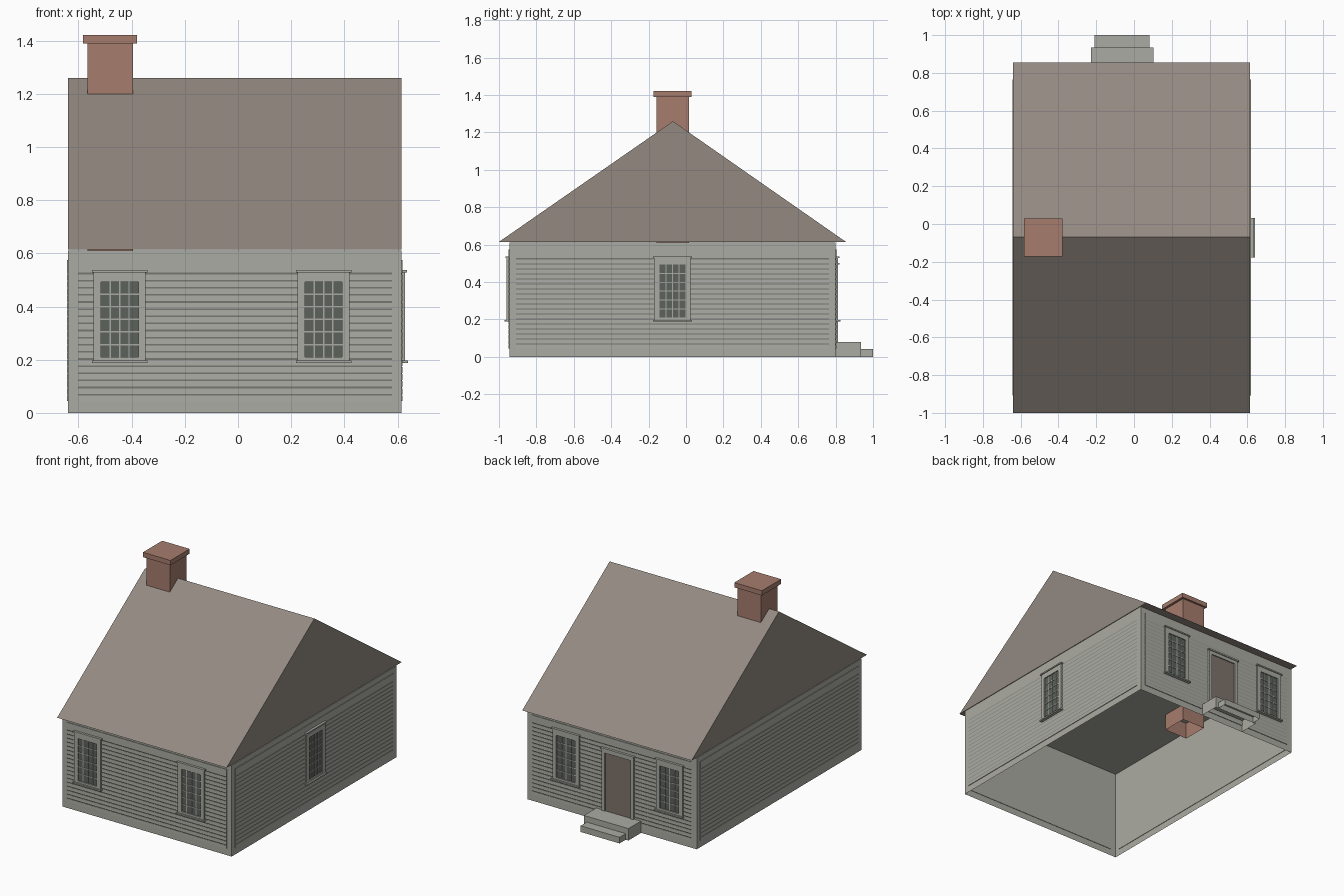
import bpy, bmesh

if "Cube" in bpy.data.objects:
    bpy.data.objects.remove(bpy.data.objects["Cube"], do_unlink=True)


def material(name, rgb):
    linear = [((c / 255 + 0.055) / 1.055) ** 2.4 for c in rgb] + [1.0]
    mat = bpy.data.materials.new(name)
    mat.use_nodes = True
    mat.diffuse_color = linear
    mat.node_tree.nodes["Principled BSDF"].inputs["Base Color"].default_value = linear
    return mat


GREY = material("painted grey wood", (171, 171, 163))
ROOF = material("brown roof", (147, 137, 129))
BRICK = material("red brick", (166, 124, 109))
GLASS = material("dark glass", (92, 98, 92))
DOOR = material("brown door", (127, 115, 107))

LEFT, RIGHT, FRONT, BACK = 0.615, -0.64, -0.945, 0.80
EAVE, RIDGE, RIDGE_Y = 0.615, 1.26, -0.07


def add_box(bm, x, y, z, open_bottom=False):
    v = [bm.verts.new((a, b, c)) for c in z for b in y for a in x]
    quads = [(4, 5, 7, 6), (0, 1, 5, 4), (2, 6, 7, 3), (0, 4, 6, 2), (1, 3, 7, 5)]
    if not open_bottom:
        quads.append((0, 2, 3, 1))
    for q in quads:
        bm.faces.new([v[i] for i in q])


def add_prism(bm, profile, start, end):
    """Extrude a (v, z) profile along the first axis."""
    a = [bm.verts.new((start, p, z)) for p, z in profile]
    b = [bm.verts.new((end, p, z)) for p, z in profile]
    bm.faces.new(a)
    bm.faces.new(b[::-1])
    for i in range(len(a)):
        j = (i + 1) % len(a)
        bm.faces.new((a[i], b[i], b[j], a[j]))


def finish(name, bm, mat, wall=None):
    """Turn the mesh into an object, mapping (along, out, up) onto a wall."""
    if wall:
        axis, sign, plane = wall
        for v in bm.verts:
            u, out, z = v.co
            w = plane + sign * out
            v.co = (u, w, z) if axis == "y" else (w, u, z)
    bmesh.ops.recalc_face_normals(bm, faces=bm.faces)
    mesh = bpy.data.meshes.new(name)
    bm.to_mesh(mesh)
    bm.free()
    mesh.materials.append(mat)
    obj = bpy.data.objects.new(name, mesh)
    bpy.context.collection.objects.link(obj)


def boxes(name, mat, parts, wall=None, open_bottom=False):
    bm = bmesh.new()
    for part in parts:
        add_box(bm, *part, open_bottom)
    finish(name, bm, mat, wall)


WALLS = {"front": ("y", -1, FRONT), "back": ("y", 1, BACK),
         "left": ("x", 1, LEFT), "right": ("x", -1, RIGHT)}

# Hollow body, open underneath
boxes("wall_body", GREY, [((RIGHT, LEFT), (FRONT, BACK), (0, EAVE - 0.004))], open_bottom=True)

# Gable roof
bm = bmesh.new()
add_prism(bm, [(-1, EAVE), (0.855, EAVE), (RIDGE_Y, RIDGE)], RIGHT, LEFT)
finish("gable_roof", bm, ROOF)

# Chimney shaft, open underneath, and its cap
boxes("chimney_shaft", BRICK, [((-0.567, -0.395), (-0.157, 0.017), (0.5, 1.395))], open_bottom=True)
boxes("chimney_cap", BRICK, [((-0.583, -0.379), (-0.173, 0.03), (1.39, 1.422))])


# Clapboards: each board ends in a small bevelled lip
def siding(side, start, end):
    bottom, top, pitch, rows, depth, lip = 0.045, 0.575, 0.0268, 18, 0.004, 0.006
    profile = [(-0.003, bottom), (depth, bottom)]
    for i in range(1, rows + 1):
        z = bottom + i * pitch
        profile += [(depth * 0.8, z - lip), (0.0004, z - lip), (depth, z)]
    profile += [(depth, top), (-0.003, top)]
    bm = bmesh.new()
    add_prism(bm, profile, start, end)
    finish(side + "_siding", bm, GREY, WALLS[side])


for side in WALLS:
    if side in ("front", "back"):
        siding(side, -0.602, 0.579)
    else:
        siding(side, -0.908, 0.765)


# Sash window: casing, head, sill, glazing bars and glass
def window(name, side, mid):
    wall = WALLS[side]
    half, pane_half, low, high = 0.098, 0.07, 0.21, 0.493
    cols, rows, bar = 4, 6, 0.0028
    face = (0, 0.014)
    frame = [((mid - half, mid - pane_half), face, (0.195, 0.53)),
             ((mid + pane_half, mid + half), face, (0.195, 0.53)),
             ((mid - pane_half, mid + pane_half), face, (0.195, low)),
             ((mid - pane_half, mid + pane_half), face, (high, 0.53)),
             ((mid - half - 0.006, mid + half + 0.006), (0, 0.02), (0.528, 0.537)),
             ((mid - half - 0.006, mid + half + 0.006), (0, 0.025), (0.188, 0.197))]
    for i in range(1, cols):
        u = mid - pane_half + 2 * pane_half * i / cols
        frame.append(((u - bar, u + bar), (0, 0.0105), (low, high)))
    for i in range(1, rows):
        z = low + (high - low) * i / rows
        frame.append(((mid - pane_half, mid + pane_half), (0, 0.01), (z - bar, z + bar)))
    boxes(name + "_frame", GREY, frame, wall)
    boxes(name + "_glass", GLASS,
          [((mid - pane_half, mid + pane_half), (0, 0.007), (low, high))], wall)


for side in ("front", "back"):
    window(side + "_right_window", side, -0.445)
    window(side + "_left_window", side, 0.322)
window("left_side_window", "left", -0.073)

# Back door with casing
door_mid, door_half, door_top = -0.062, 0.095, 0.47
boxes("back_door", DOOR,
      [((door_mid - door_half, door_mid + door_half), (0, 0.007), (0.08, door_top))], WALLS["back"])
boxes("door_casing", GREY,
      [((door_mid - 0.118, door_mid - door_half), (0, 0.014), (0.08, 0.495)),
       ((door_mid + door_half, door_mid + 0.118), (0, 0.014), (0.08, 0.495)),
       ((door_mid - door_half, door_mid + door_half), (0, 0.014), (door_top, 0.495)),
       ((door_mid - 0.124, door_mid + 0.124), (0, 0.02), (0.493, 0.503))], WALLS["back"])

# Hollow door steps
boxes("door_steps", GREY,
      [((-0.228, 0.102), (BACK, 0.935), (0, 0.08)),
       ((-0.208, 0.081), (0.935, 1.0), (0, 0.041))], open_bottom=True)
